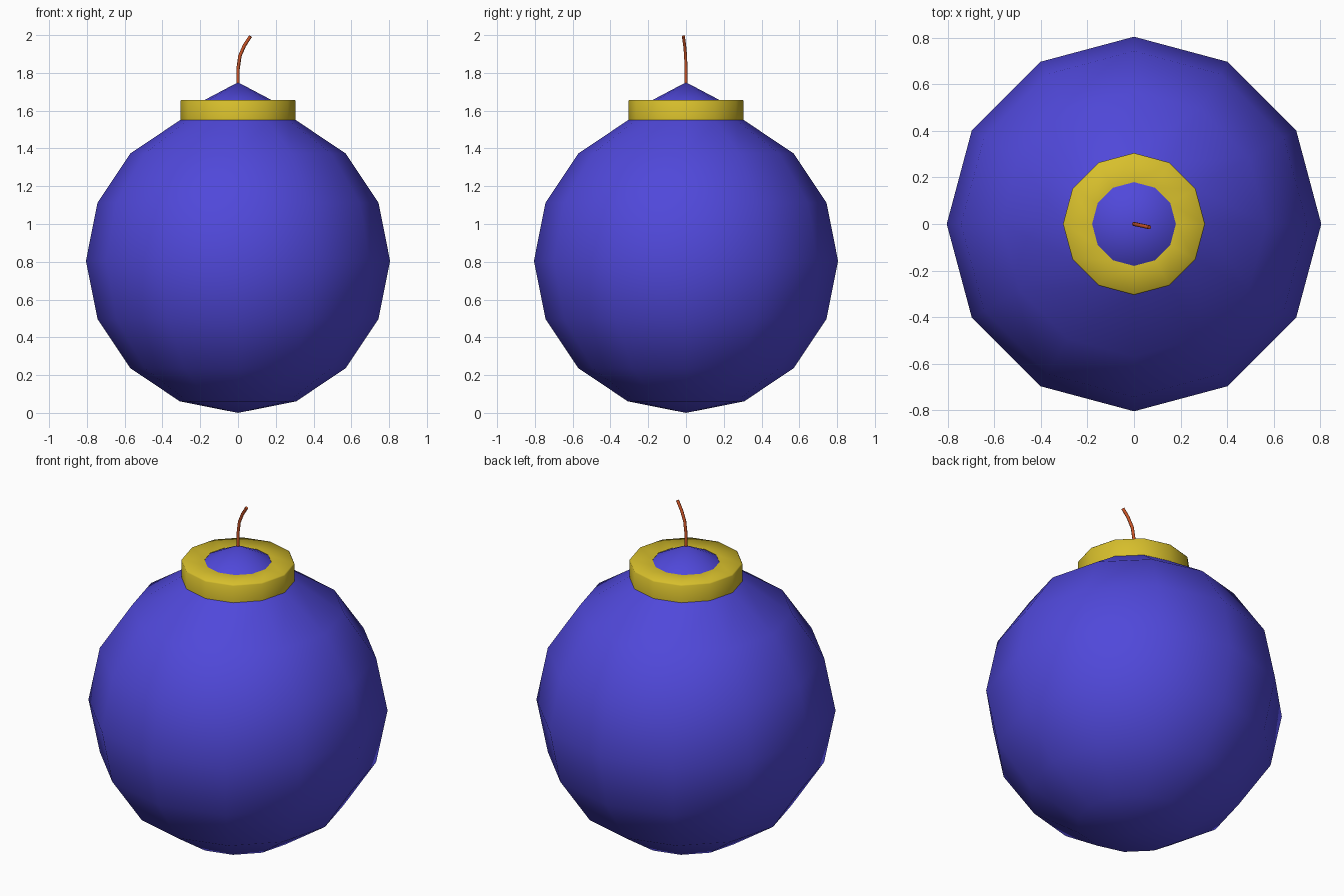
import bpy, bmesh
from math import sin, cos, pi, radians

if "Cube" in bpy.data.objects:
    bpy.data.objects.remove(bpy.data.objects["Cube"])

SIDES = 12
R = 0.805


def material(name, rgb):
    m = bpy.data.materials.new(name)
    m.diffuse_color = (*rgb, 1)
    m.use_nodes = True
    m.node_tree.nodes["Principled BSDF"].inputs["Base Color"].default_value = m.diffuse_color
    return m


def lathe(name, profile, mat, angle):
    """Spin a (radius, z) profile around z into a mesh."""
    bm = bmesh.new()
    verts = [bm.verts.new((r, 0, z)) for r, z in profile]
    edges = [bm.edges.new(p) for p in zip(verts, verts[1:])]
    bmesh.ops.spin(bm, geom=verts + edges, cent=(0, 0, 0), axis=(0, 0, 1),
                   angle=2 * pi, steps=SIDES)
    bmesh.ops.remove_doubles(bm, verts=bm.verts, dist=1e-4)
    bmesh.ops.recalc_face_normals(bm, faces=bm.faces)
    me = bpy.data.meshes.new(name)
    bm.to_mesh(me)
    bm.free()
    me.materials.append(mat)
    ob = bpy.data.objects.new(name, me)
    bpy.context.collection.objects.link(ob)
    bpy.ops.object.select_all(action='DESELECT')
    ob.select_set(True)
    bpy.context.view_layer.objects.active = ob
    bpy.ops.object.shade_smooth_by_angle(angle=radians(angle))
    return ob


blue = material("blue", (0.08, 0.065, 0.70))
yellow = material("yellow", (0.68, 0.52, 0.025))
orange = material("orange", (0.60, 0.09, 0.02))

# Round body with a low cone rising through the collar
ball = [(R * sin(i * pi / 8), R - R * cos(i * pi / 8)) for i in range(8)]
lathe("body", ball + [(0.18, 1.655), (0, 1.75)], blue, 60)

# Collar ring
lathe("collar", [(0.305, 1.548), (0.305, 1.65), (0.30, 1.657),
                 (0.18, 1.657), (0.18, 1.60), (0.305, 1.548)], yellow, 60)

# Curved fuse
cu = bpy.data.curves.new("fuse", 'CURVE')
cu.dimensions = '3D'
cu.bevel_depth = 0.009
cu.bevel_resolution = 1
cu.use_fill_caps = True
path = [(0, 0, 1.735), (0, 0, 1.82), (0.01, -0.002, 1.89),
        (0.034, -0.007, 1.945), (0.066, -0.014, 1.994)]
sp = cu.splines.new('POLY')
sp.points.add(len(path) - 1)
for pt, co in zip(sp.points, path):
    pt.co = (*co, 1)
cu.materials.append(orange)
bpy.context.collection.objects.link(bpy.data.objects.new("fuse", cu))
